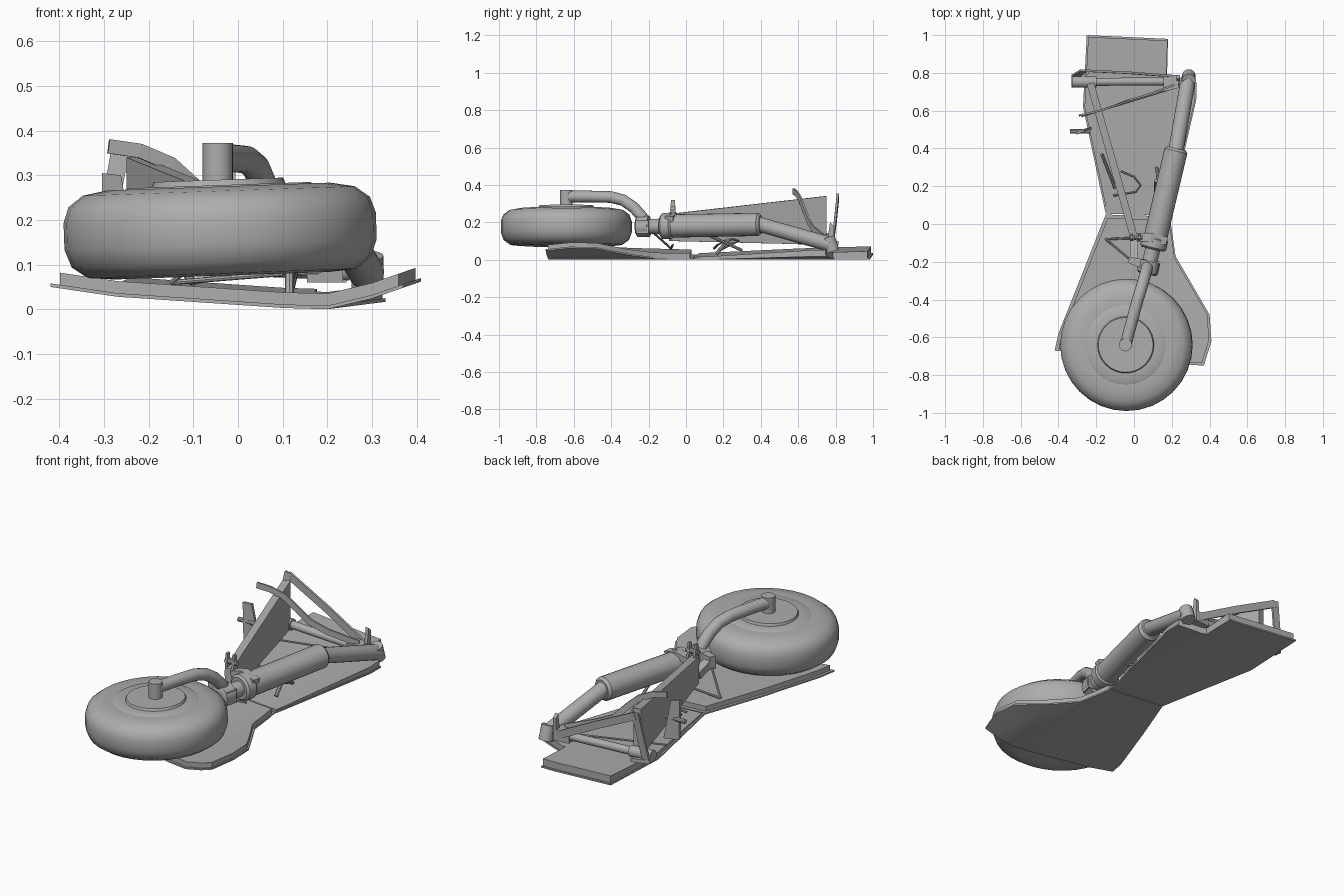
import bpy, bmesh, math
from mathutils import Vector

cube = bpy.data.objects.get("Cube")
if cube:
    bpy.data.objects.remove(cube, do_unlink=True)

GREY = (0.42, 0.42, 0.42, 1)
grey = bpy.data.materials.new("plain_grey")
grey.use_nodes = True
grey.diffuse_color = GREY
grey.node_tree.nodes["Principled BSDF"].inputs["Base Color"].default_value = GREY


def finish(name, bm, smooth=True):
    bmesh.ops.recalc_face_normals(bm, faces=bm.faces[:])
    me = bpy.data.meshes.new(name)
    bm.to_mesh(me)
    bm.free()
    me.materials.append(grey)
    ob = bpy.data.objects.new(name, me)
    bpy.context.collection.objects.link(ob)
    if smooth:
        bpy.ops.object.select_all(action='DESELECT')
        ob.select_set(True)
        bpy.context.view_layer.objects.active = ob
        bpy.ops.object.shade_smooth_by_angle(angle=math.radians(35))
    return ob


def lathe(name, origin, axis, profile, n=24):
    """Revolve (distance along axis, radius) points, with capped ends."""
    bm = bmesh.new()
    q = Vector(axis).normalized().to_track_quat('Z', 'Y')
    rings = []
    for d, r in profile:
        rings.append([bm.verts.new(Vector(origin) + q @ Vector(
            (r * math.cos(2 * math.pi * i / n), r * math.sin(2 * math.pi * i / n), d))) for i in range(n)])
    for a, b in zip(rings, rings[1:]):
        for i in range(n):
            j = (i + 1) % n
            bm.faces.new((a[i], a[j], b[j], b[i]))
    bm.faces.new(rings[0])
    bm.faces.new(rings[-1])
    return finish(name, bm)


def rod(name, a, b, r, n=16):
    d = Vector(b) - Vector(a)
    return lathe(name, a, d, [(0, r), (d.length, r)], n)


def sweep(name, path, right, half_w, half_h, n=4):
    """Sweep a rectangle (n=4) or an ellipse along a path."""
    bm = bmesh.new()
    pts = [Vector(p) for p in path]
    rings = []
    for i, p in enumerate(pts):
        t = (pts[min(i + 1, len(pts) - 1)] - pts[max(i - 1, 0)]).normalized()
        u = Vector(right)
        u = (u - t * u.dot(t)).normalized()
        v = t.cross(u)
        if n == 4:
            offs = [(1, 1), (-1, 1), (-1, -1), (1, -1)]
        else:
            offs = [(math.cos(2 * math.pi * k / n), math.sin(2 * math.pi * k / n)) for k in range(n)]
        rings.append([bm.verts.new(p + u * half_w * a + v * half_h * b) for a, b in offs])
    for a, b in zip(rings, rings[1:]):
        for k in range(n):
            j = (k + 1) % n
            bm.faces.new((a[k], a[j], b[j], b[k]))
    bm.faces.new(rings[0])
    bm.faces.new(rings[-1])
    return finish(name, bm, n > 4)


def prism(name, corners, offset):
    """Extrude a flat polygon by an offset vector."""
    bm = bmesh.new()
    f = bm.faces.new([bm.verts.new(c) for c in corners])
    ex = bmesh.ops.extrude_face_region(bm, geom=[f])
    bmesh.ops.translate(bm, vec=offset, verts=[g for g in ex["geom"] if isinstance(g, bmesh.types.BMVert)])
    return finish(name, bm, False)


def interp(x, table):
    for (x0, z0), (x1, z1) in zip(table, table[1:]):
        if x <= x1:
            return z0 + (z1 - z0) * (x - x0) / (x1 - x0)
    return table[-1][1]


def bent_plate(name, outline, bend, lift, thick, scale=1.0):
    """Sheet cut along the bend lines, curved across x, then thickened."""
    bm = bmesh.new()
    c = sum((Vector(p) for p in outline), Vector((0, 0))) / len(outline)
    pts = [c + (Vector(p) - c) * scale for p in outline]
    bm.faces.new([bm.verts.new((p.x, p.y, 0)) for p in pts])
    for x, _ in bend[1:-1]:
        bmesh.ops.bisect_plane(bm, geom=bm.verts[:] + bm.edges[:] + bm.faces[:],
                               plane_co=(x, 0, 0), plane_no=(1, 0, 0))
    bmesh.ops.triangulate(bm, faces=bm.faces[:])
    for v in bm.verts:
        v.co.z = interp(v.co.x, bend) + lift
    ex = bmesh.ops.extrude_face_region(bm, geom=bm.faces[:])
    for g in ex["geom"]:
        if isinstance(g, bmesh.types.BMVert):
            g.co.z += thick(g.co.y)
    return finish(name, bm)


# Door: thin outer skins with thicker inner panels
front_outline = [(-0.15, 0.05), (-0.4, -0.58), (-0.42, -0.67), (0.3, -0.745), (0.37, -0.75),
                 (0.41, -0.62), (0.4, -0.48), (0.22, -0.17), (0.19, 0.04)]
rear_outline = [(-0.15, 0.055), (-0.27, 0.62), (-0.25, 1.0), (0.18, 0.98), (0.175, 0.79),
                (0.33, 0.75), (0.33, 0.66), (0.19, 0.045)]
front_bend = [(-0.42, 0.05), (-0.27, 0.028), (0.1, 0.003), (0.2, 0.0), (0.3, 0.024), (0.41, 0.062)]
rear_bend = [(-0.27, 0.028), (0.1, 0.003), (0.2, 0.0), (0.34, 0.018)]
bent_plate("front_door_skin", front_outline, front_bend, 0, lambda y: 0.008)
bent_plate("front_door_panel", front_outline, front_bend, 0.007, lambda y: 0.028, 0.96)
bent_plate("rear_door_skin", rear_outline, rear_bend, 0, lambda y: 0.008)
bent_plate("rear_door_panel", rear_outline, rear_bend, 0.007, lambda y: 0.006 + 0.033 * y, 0.975)

# Wheel lying flat with a slight tilt
wheel_c = Vector((-0.04, -0.64, 0.175))
wheel_axis = Vector((-0.035, 0, 1))
lathe("tire", wheel_c, wheel_axis,
      [(-0.09, 0.19), (-0.1, 0.24), (-0.095, 0.3), (-0.07, 0.335), (-0.03, 0.35), (0.03, 0.35),
       (0.065, 0.338), (0.09, 0.305), (0.1, 0.25), (0.1, 0.2)], 32)
lathe("wheel_hub", wheel_c, wheel_axis,
      [(-0.095, 0.19), (0.1, 0.21), (0.103, 0.205), (0.103, 0.15), (0.115, 0.145), (0.115, 0.03)], 32)
rod("axle", (-0.045, -0.64, 0.27), (-0.045, -0.64, 0.373), 0.034, 20)

# Bent fork arm
sweep("fork_arm", [(-0.045, -0.64, 0.338), (-0.01, -0.51, 0.338), (0.02, -0.4, 0.335), (0.04, -0.335, 0.318),
                   (0.056, -0.28, 0.28), (0.068, -0.235, 0.23), (0.072, -0.215, 0.19)],
      (1, -0.25, 0), 0.031, 0.031, 16)

# Shock strut
foot = Vector((0.068, -0.265, 0.177))
along = Vector((0.157, 0.665, 0.012))
lathe("strut", foot, along,
      [(0, 0.045), (0.008, 0.057), (0.07, 0.057), (0.07, 0.04), (0.135, 0.04), (0.135, 0.058),
       (0.145, 0.07), (0.19, 0.07), (0.2, 0.062), (0.67, 0.062), (0.684, 0.05)])
rod("upper_strut", (0.222, 0.39, 0.19), (0.288, 0.77, 0.082), 0.04, 20)
rod("strut_pivot", (0.29, 0.785, 0.045), (0.29, 0.76, 0.12), 0.036, 16)

# Pivot shaft across the back
rod("pivot_shaft", (-0.3, 0.752, 0.11), (0.25, 0.755, 0.085), 0.021)
rod("pivot_sleeve", (-0.33, 0.752, 0.112), (-0.2, 0.752, 0.106), 0.03)
prism("pivot_block", [(0.155, 0.7, 0.06), (0.235, 0.72, 0.06), (0.235, 0.79, 0.06), (0.155, 0.78, 0.06)],
      (0, 0, 0.06))
prism("pivot_ear", [(0.225, 0.75, 0.06), (0.225, 0.79, 0.06), (0.225, 0.79, 0.18), (0.225, 0.77, 0.2)],
      (0.018, 0, 0))

# Tall drag brace plate
prism("brace_plate", [(-0.25, 0.74, 0.08), (-0.015, -0.09, 0.1), (-0.015, -0.09, 0.245), (-0.25, 0.74, 0.34)],
      (0.038, 0.01, 0))
for i, dx in enumerate((-0.018, 0.022)):
    prism("brace_lug_%d" % i, [(dx, -0.09, 0.2), (dx, -0.05, 0.2), (dx, -0.06, 0.32), (dx, -0.08, 0.32)],
          (0.012, 0, 0))
rod("brace_pin", (-0.025, -0.07, 0.275), (0.045, -0.07, 0.275), 0.013, 10)

# Linkage between the brace and the strut
prism("link_block", [(-0.035, -0.205, 0.14), (0.12, -0.265, 0.14), (0.135, -0.2, 0.14), (-0.02, -0.175, 0.14)],
      (0, 0, 0.07))
sweep("link_arm", [(0.02, -0.07, 0.22), (0.09, -0.07, 0.235), (0.17, -0.09, 0.215)], (0, 1, 0), 0.022, 0.018)
sweep("scissor_link", [(0.0, -0.09, 0.14), (0.0, -0.19, 0.17)], (1, 0, 0), 0.02, 0.02)

# Strap rising over the brace plate
sweep("curved_strap", [(-0.29, 0.575, 0.365), (-0.22, 0.59, 0.355), (-0.15, 0.61, 0.325), (-0.09, 0.63, 0.27),
                       (-0.03, 0.655, 0.205), (0.06, 0.68, 0.165), (0.21, 0.735, 0.12)],
      (-0.3, 1, 0), 0.005, 0.016)

# Rear triangular bracket
apex = Vector((-0.265, 0.812, 0.335))
sweep("bracket_strap", [apex, (-0.02, 0.8, 0.215), (0.22, 0.782, 0.09)], (0, 1, 0), 0.006, 0.02)
sweep("bracket_leg", [apex + Vector((0, 0, 0.015)), (-0.31, 0.785, 0.1)], (0, 1, 0), 0.006, 0.02)
prism("bracket_foot", [(-0.33, 0.785, 0.08), (-0.24, 0.815, 0.08), (-0.24, 0.815, 0.1), (-0.33, 0.785, 0.1)],
      (0, -0.02, 0))

# Side lever
prism("side_lever", [(-0.305, 0.475, 0.305), (-0.262, 0.49, 0.3), (-0.225, 0.5, 0.09), (-0.3, 0.475, 0.09)],
      (0, 0.014, 0))
rod("lever_pin", (-0.34, 0.49, 0.2), (-0.23, 0.49, 0.2), 0.012, 10)

# Thin rods and pipes above the door
for i, (a, b, r) in enumerate([
        ((-0.15, -0.08, 0.06), (0.1, -0.07, 0.08), 0.006),
        ((-0.15, -0.08, 0.06), (-0.03, -0.18, 0.15), 0.006),
        ((-0.17, 0.37, 0.15), (-0.1, 0.19, 0.06), 0.009),
        ((0.12, 0.3, 0.05), (0.14, 0.1, 0.14), 0.008),
        ((-0.28, 0.57, 0.09), (0.18, 0.71, 0.08), 0.005),
        ((0.115, 0.16, 0.03), (0.115, 0.23, 0.11), 0.01)]):
    rod("thin_rod_%d" % i, a, b, r, 8)
sweep("curved_pipe", [(-0.07, 0.28, 0.1), (0.0, 0.25, 0.11), (0.035, 0.205, 0.1), (0.01, 0.17, 0.08),
                      (-0.11, 0.15, 0.06)], (0, 0, 1), 0.006, 0.006, 8)
